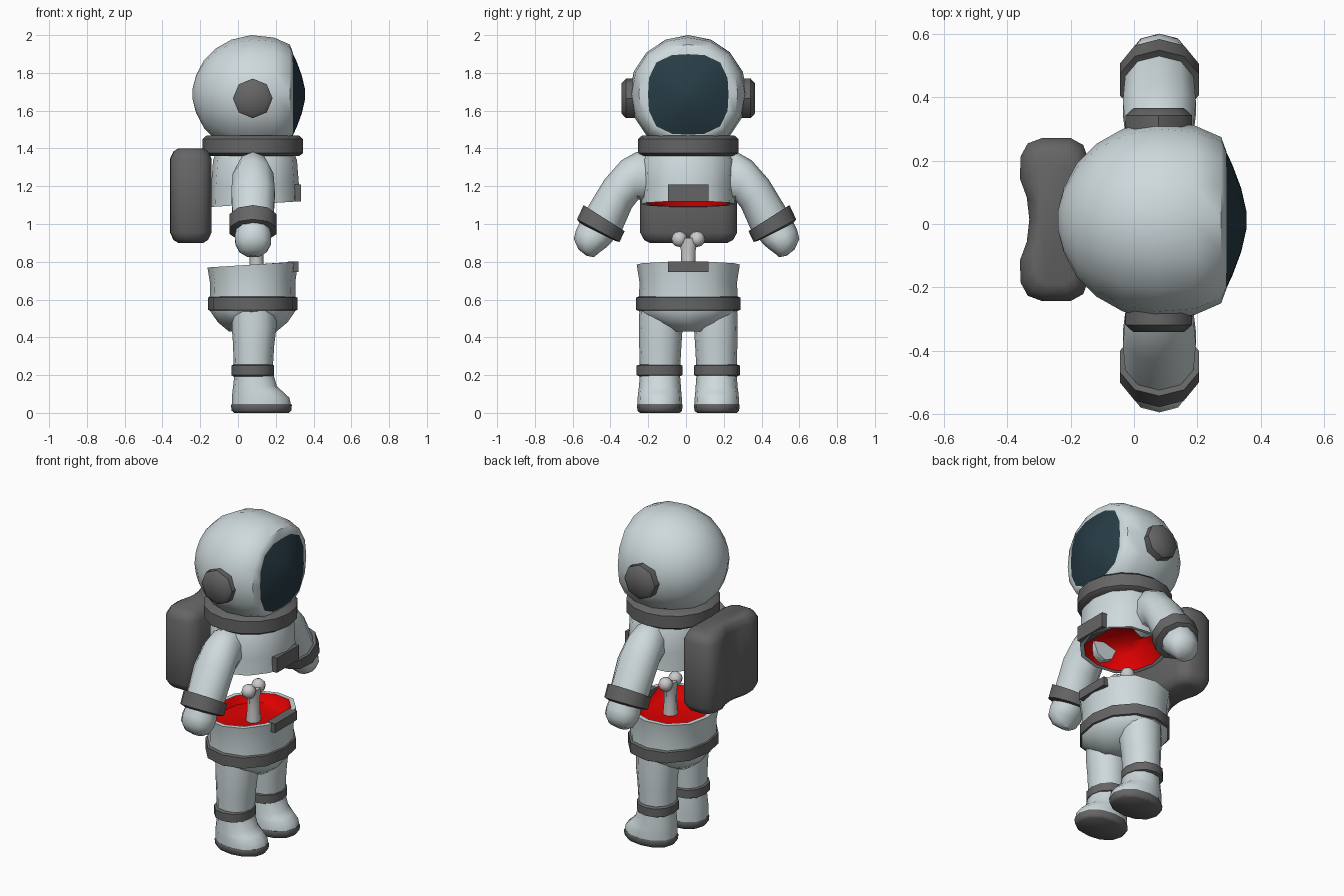
import bpy, bmesh, math
from mathutils import Vector as V

if "Cube" in bpy.data.objects:
    bpy.data.objects.remove(bpy.data.objects["Cube"])

def material(name, rgb):
    m = bpy.data.materials.new(name)
    m.diffuse_color = (*rgb, 1)
    m.use_nodes = True
    m.node_tree.nodes["Principled BSDF"].inputs["Base Color"].default_value = m.diffuse_color
    return m

SUIT = material("suit_fabric", (0.62, 0.70, 0.72))
DARK = material("dark_trim", (0.13, 0.13, 0.13))
GLASS = material("visor_glass", (0.02, 0.045, 0.06))
RED = material("red_inside", (0.75, 0.0, 0.0))
BONE = material("bone_grey", (0.55, 0.54, 0.54))
CY = 0.012  # mirror plane of the body

def ring(c, u, v, n=12, p=2):
    """Superellipse around c spanned by the half axes u and v."""
    c, u, v, pts = V(c), V(u), V(v), []
    for i in range(n):
        a = 2 * math.pi * i / n
        co, si = math.cos(a), math.sin(a)
        r = (abs(co) ** p + abs(si) ** p) ** (-1 / p)
        pts.append(c + u * co * r + v * si * r)
    return pts

def zring(z, cx, cy, rx, ry, n=12, p=2, tilt=0):
    return ring((cx, cy, z), (rx, 0, tilt), (0, ry, 0), n, p)

def loft(name, rings, mats, inner=0, angle=45):
    """Closed skin over rings; the first cap and first `inner` bands use mats[1]."""
    bm = bmesh.new()
    loops = [[bm.verts.new(q) for q in r] for r in rings]
    n = len(loops[0])
    first = bm.faces.new(loops[0])
    first.material_index = 1 if inner else 0
    bm.faces.new(loops[-1])
    for k, (a, b) in enumerate(zip(loops, loops[1:])):
        for i in range(n):
            j = (i + 1) % n
            f = bm.faces.new((a[i], a[j], b[j], b[i]))
            f.material_index = 1 if k < inner else 0
    bmesh.ops.recalc_face_normals(bm, faces=bm.faces)
    me = bpy.data.meshes.new(name)
    bm.to_mesh(me)
    bm.free()
    for m in mats:
        me.materials.append(m)
    ob = bpy.data.objects.new(name, me)
    bpy.context.collection.objects.link(ob)
    smooth(ob, angle)
    return ob

def smooth(ob, angle=45):
    bpy.ops.object.select_all(action='DESELECT')
    ob.select_set(True)
    bpy.context.view_layer.objects.active = ob
    bpy.ops.object.shade_smooth_by_angle(angle=math.radians(angle))

# Helmet and visor, lofted front to back and squarer toward the front
def xrings(rows, cz):
    return [ring((x, CY, cz), (0, r, 0), (0, 0, r), 16, p) for x, r, p in rows]

loft("helmet", xrings([(-.24, .03, 2), (-.222, .1, 2), (-.18, .18, 2), (-.12, .24, 2),
                       (-.035, .288, 2), (.07, .312, 2), (.19, .299, 2.1),
                       (.275, .262, 2.3), (.292, .215, 3)], 1.688), [SUIT])
loft("visor", xrings([(.28, .21, 3), (.292, .213, 3), (.31, .175, 2.8),
                      (.338, .1, 2.4), (.354, .03, 2)], 1.686), [GLASS])

# Neck ring
loft("neck_ring", [zring(z, .078, CY, r, r, 16) for z, r in
                   [(1.36, .245), (1.375, .266), (1.45, .266), (1.468, .245)]], [DARK])

# Upper torso with a hollow red inside
def torso(rows):
    return [zring(z, .09, CY, rx, ry, 12, 2.2, t) for z, rx, ry, t in rows]

loft("upper_torso", torso([(1.24, .15, .16, 0), (1.19, .19, .205, 0), (1.107, .212, .224, .015),
                           (1.105, .235, .248, .015), (1.21, .232, .243, .005),
                           (1.34, .222, .247, 0), (1.41, .19, .2, 0)]), [SUIT, RED], inner=2, angle=50)

# Lower torso with its red cut, waist band and hips
def hips(rows):
    return [zring(z, .078, CY, rx, ry, 12, 2.2, t) for z, rx, ry, t in rows]

loft("lower_torso", hips([(.725, .15, .17, 0), (.735, .19, .22, .01), (.785, .213, .245, .015),
                          (.785, .24, .273, .015), (.69, .226, .258, .005),
                          (.6, .228, .262, 0), (.54, .226, .264, 0),
                          (.48, .185, .19, 0), (.43, .125, .09, 0)]), [SUIT, RED], inner=2, angle=50)
loft("waist_band", hips([(.54, .22, .26, 0), (.545, .236, .277, 0),
                         (.61, .236, .277, 0), (.617, .22, .26, 0)]), [DARK])

# Two halves of the chest buckle
for name, x, z, h in [("upper_buckle", .305, 1.165, .09), ("lower_buckle", .293, .773, .055)]:
    loft(name, [[V((x + a * .028, CY + b * .108, z + c * h / 2))
                 for a, b in ((-1, -1), (1, -1), (1, 1), (-1, 1))] for c in (-1, 1)], [DARK])

# Bone: shaft and two knobs
loft("bone_shaft", [zring(z, .098, CY, rx, ry, 8) for z, rx, ry in
                    [(.7, .045, .045), (.8, .037, .037), (.87, .036, .04), (.925, .036, .06)]], [BONE])
for s in (-1, 1):
    bpy.ops.mesh.primitive_uv_sphere_add(segments=8, ring_count=6, radius=1,
                                         location=(.098, CY + s * .047, .92))
    knob = bpy.context.object
    knob.name = "bone_knob"
    knob.scale = (.042, .042, .042)
    knob.data.materials.append(BONE)
    smooth(knob)

# Backpack: notched outline with rounded top and bottom
half = [(-.33, 0), (-.338, .07), (-.36, .13), (-.357, .2), (-.335, .24),
        (-.29, .257), (-.2, .257), (-.16, .235), (-.14, .18)]
outline = half + [(x, -y) for x, y in reversed(half[1:])]
loft("backpack", [[V((-.25 + (x + .25) * s, .014 + y * (1 + s) / 2, z)) for x, y in outline]
                  for z, s in [(.9, .6), (.915, .83), (.955, 1), (1.345, 1), (1.385, .83), (1.4, .6)]],
     [DARK], angle=60)

# Paired parts
def limb(name, s, rows, mat):
    """Arm sections given as outer and inner (y, z) points plus depth in x."""
    rings = []
    for oy, oz, iy, iz, d in rows:
        c = V((.08, .003 + s * (oy + iy) / 2, (oz + iz) / 2))
        rings.append(ring(c, (0, s * (oy - iy) / 2, (oz - iz) / 2), (d, 0, 0), 10, 2.1))
    loft(name, rings, [mat])

for s, side in ((-1, "right"), (1, "left")):
    # Ear disc
    loft(side + "_ear_disc", [ring((.078, CY + s * y, 1.665), (r, 0, 0), (0, 0, r), 8)
                              for y, r in [(.25, .105), (.33, .105), (.353, .08)]], [DARK])
    # Arm, cuff and hand
    limb(side + "_arm", s, [(.16, 1.37, .16, 1.12, .085), (.265, 1.382, .22, 1.12, .1),
                            (.345, 1.337, .255, 1.13, .113), (.435, 1.235, .29, 1.085, .12),
                            (.535, 1.07, .345, .96, .112)], SUIT)
    limb(side + "_cuff", s, [(.528, 1.085, .342, .97, .11), (.545, 1.1, .328, .962, .13),
                             (.58, 1.025, .355, .905, .13), (.565, 1.005, .375, .91, .1)], DARK)
    limb(side + "_hand", s, [(.555, 1.03, .375, .93, .088), (.585, .97, .405, .895, .1),
                             (.597, .92, .43, .872, .098), (.572, .865, .47, .842, .075),
                             (.53, .832, .49, .824, .035)], SUIT)
    # Leg, band, boot and sole
    def leg(name, rows, mat):
        loft(side + name, [zring(z, cx, CY + s * cy, rx, ry, 12, 2.2)
                           for z, cx, cy, rx, ry in rows], [mat])
    leg("_leg", [(.57, .085, .145, .118, .113), (.45, .085, .146, .118, .116),
                 (.36, .083, .148, .109, .112), (.2, .08, .15, .102, .105)], SUIT)
    leg("_leg_band", [(.192, .078, .152, .1, .105), (.2, .078, .152, .113, .121),
                      (.25, .078, .152, .113, .121), (.257, .078, .152, .1, .105)], DARK)
    leg("_boot", [(.22, .083, .15, .1, .105), (.14, .09, .15, .116, .111),
                  (.11, .105, .151, .135, .114), (.08, .12, .151, .152, .117),
                  (.04, .124, .151, .157, .118)], SUIT)
    leg("_sole", [(.048, .124, .151, .157, .118), (.04, .124, .151, .161, .121),
                  (.012, .124, .151, .158, .118), (0, .124, .151, .145, .105)], DARK)
